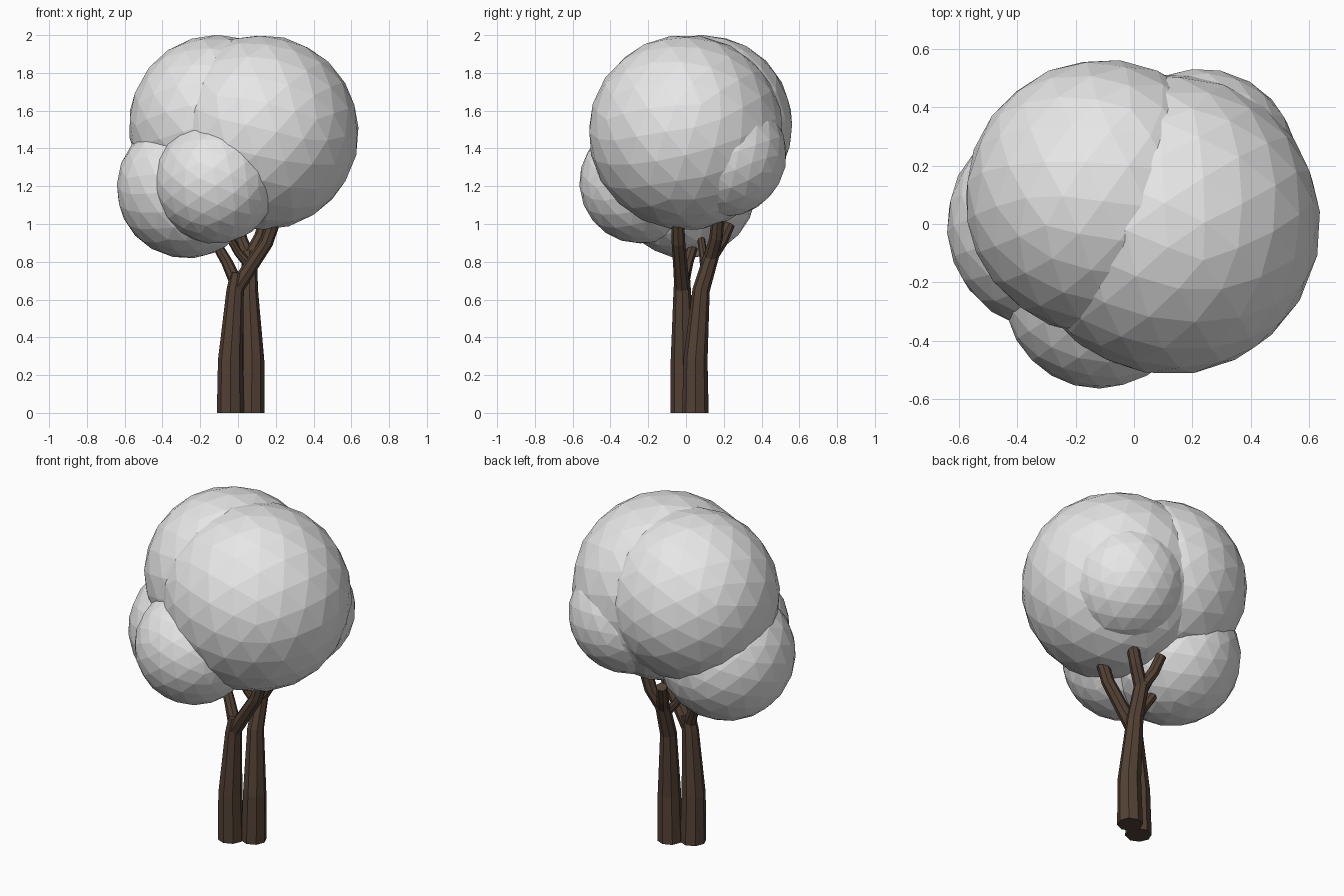
import bpy
import bmesh
from math import cos, sin, tau
from mathutils import Vector

cube = bpy.data.objects.get("Cube")
if cube:
    bpy.data.objects.remove(cube, do_unlink=True)


def make_material(name, color):
    mat = bpy.data.materials.new(name)
    mat.use_nodes = True
    mat.diffuse_color = (*color, 1)
    bsdf = mat.node_tree.nodes["Principled BSDF"]
    bsdf.inputs["Base Color"].default_value = (*color, 1)
    bsdf.inputs["Roughness"].default_value = 0.9
    return mat


leaf_grey = make_material("leaf grey", (0.8, 0.8, 0.8))
bark_brown = make_material("bark brown", (0.085, 0.053, 0.035))


def add_object(name, bm, mat):
    mesh = bpy.data.meshes.new(name)
    bmesh.ops.recalc_face_normals(bm, faces=bm.faces)
    bm.to_mesh(mesh)
    bm.free()
    mesh.materials.append(mat)
    obj = bpy.data.objects.new(name, mesh)
    bpy.context.collection.objects.link(obj)
    return obj


def limb(name, path, sides=8):
    """Tapered, capped tube through (x, y, z, radius) points."""
    bm = bmesh.new()
    centres = [Vector(p[:3]) for p in path]
    rings = []
    for i, p in enumerate(path):
        along = centres[min(i + 1, len(path) - 1)] - centres[max(i - 1, 0)]
        if p[2] == 0:
            along = Vector((0, 0, 1))  # flat on the ground
        side = Vector((0, 1, 0)).cross(along).normalized()
        other = along.normalized().cross(side)
        rings.append([bm.verts.new(centres[i] + p[3] * (
            side * cos(tau * k / sides) + other * sin(tau * k / sides)))
            for k in range(sides)])
    for low, high in zip(rings, rings[1:]):
        for k in range(sides):
            n = (k + 1) % sides
            bm.faces.new((low[k], low[n], high[n], high[k]))
    bm.faces.new(rings[0][::-1])
    bm.faces.new(rings[-1])
    return add_object(name, bm, bark_brown)


def foliage(name, centre, radius, turn):
    """Faceted ball of leaves."""
    bm = bmesh.new()
    bmesh.ops.create_icosphere(bm, subdivisions=3, radius=radius)
    obj = add_object(name, bm, leaf_grey)
    obj.location = centre
    obj.rotation_euler = (turn, turn / 2, turn)
    return obj


# Front stem, forking left and right
limb("front_stem", [(-0.04, -0.01, 0, 0.072), (-0.04, -0.015, 0.28, 0.066),
                    (-0.015, -0.02, 0.65, 0.046), (0.0, -0.02, 0.74, 0.04)])
limb("front_branch_right_side", [(-0.01, -0.02, 0.66, 0.042), (0.07, -0.03, 0.78, 0.038),
                                 (0.15, -0.04, 0.9, 0.036), (0.2, -0.045, 1.04, 0.034)])
limb("front_branch_left_side", [(-0.005, -0.02, 0.68, 0.036), (-0.06, 0.01, 0.8, 0.03),
                                (-0.13, 0.05, 0.92, 0.026)])

# Back stem, leaning backwards and forking near the top
limb("back_stem", [(0.07, 0.05, 0, 0.07), (0.075, 0.05, 0.28, 0.064),
                   (0.06, 0.08, 0.65, 0.046), (0.06, 0.14, 0.85, 0.04)])
limb("back_branch_outer", [(0.06, 0.13, 0.82, 0.038), (0.12, 0.16, 0.93, 0.036),
                           (0.16, 0.17, 1.06, 0.033)])
limb("back_branch_inner", [(0.06, 0.13, 0.82, 0.036), (0.02, 0.19, 0.91, 0.033),
                           (0.0, 0.23, 1.0, 0.03)])
limb("back_twig", [(0.06, 0.1, 0.78, 0.026), (0.0, 0.09, 0.85, 0.022),
                   (-0.04, 0.08, 0.92, 0.02)])

# Crown of overlapping leaf balls
foliage("crown_main", (0.122, 0.0, 1.484), 0.518, 0.3)
foliage("crown_back", (-0.105, 0.09, 1.527), 0.475, 0.7)
foliage("crown_back_corner", (0.23, 0.2, 1.37), 0.333, 1.1)
foliage("crown_low_front", (-0.12, -0.24, 1.22), 0.325, 0.5)
foliage("crown_low_side", (-0.27, 0.0, 1.19), 0.373, 0.9)
